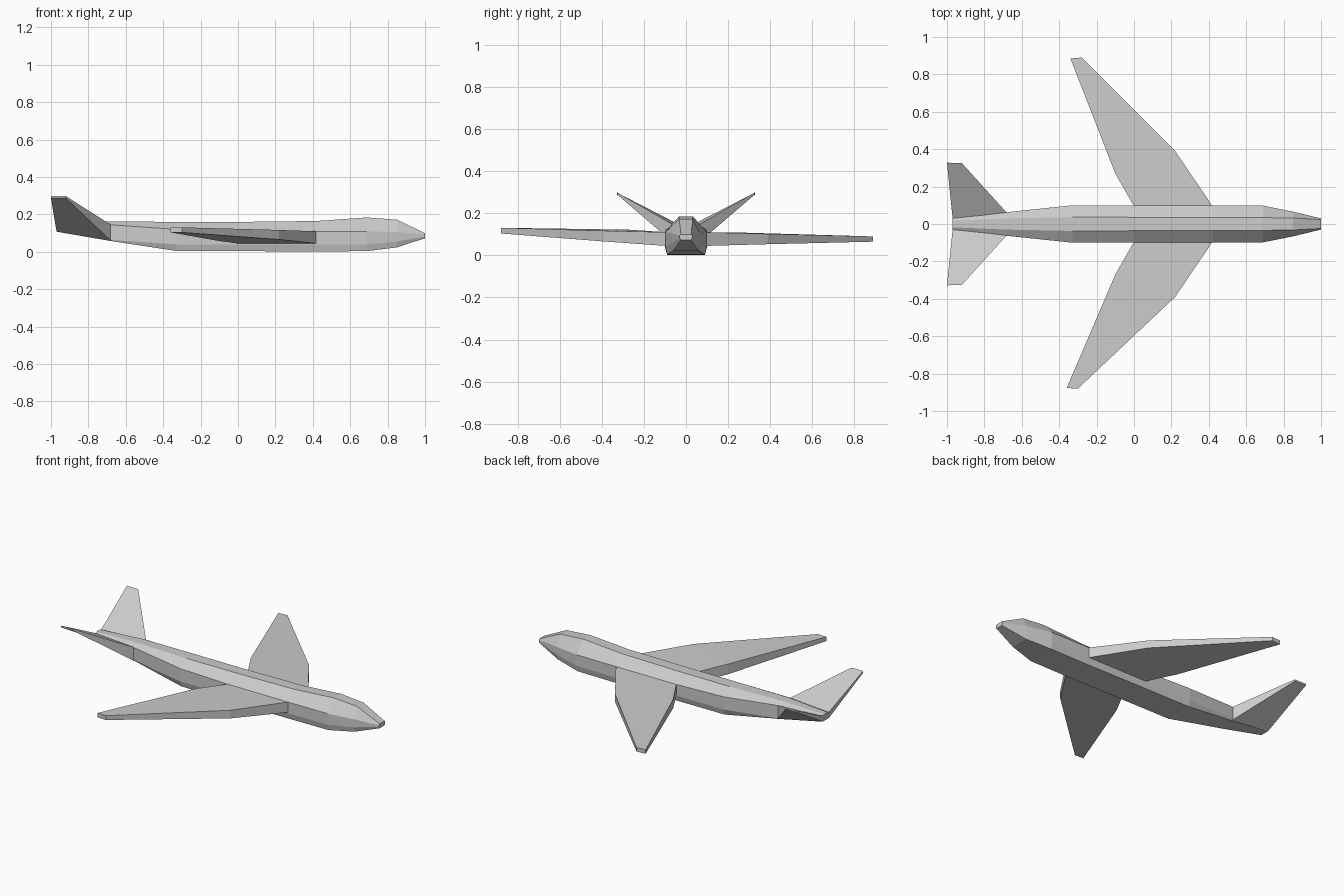
import bpy, bmesh

if "Cube" in bpy.data.objects:
    bpy.data.objects.remove(bpy.data.objects["Cube"])


def loft(name, rings):
    """Skin a list of equal-length point rings and cap both ends."""
    bm = bmesh.new()
    loops = [[bm.verts.new(p) for p in ring] for ring in rings]
    n = len(rings[0])
    for a, b in zip(loops, loops[1:]):
        for i in range(n):
            j = (i + 1) % n
            bm.faces.new((a[i], a[j], b[j], b[i]))
    bm.faces.new(loops[0])
    bm.faces.new(loops[-1])
    bmesh.ops.remove_doubles(bm, verts=bm.verts, dist=0.0005)
    bmesh.ops.recalc_face_normals(bm, faces=bm.faces)
    mesh = bpy.data.meshes.new(name)
    bm.to_mesh(mesh)
    bm.free()
    obj = bpy.data.objects.new(name, mesh)
    bpy.context.collection.objects.link(obj)
    return obj


def octagon(x, *half):
    """Mirror a half section of (y, z) points, top to bottom."""
    right = [(x, y, z) for y, z in half]
    left = [(x, -y, z) for y, z in reversed(half)]
    return right + left


def blade(name, side, sections):
    """Each section: leading (x, y), trailing (x, y), leading z pair, trailing z pair."""
    rings = []
    for (lx, ly), (tx, ty), (l0, l1), (t0, t1) in sections:
        rings.append([(lx, side * ly, l0), (lx, side * ly, l1),
                      (tx, side * ty, t1), (tx, side * ty, t0)])
    return loft(name, rings)


# Fuselage: eight-sided sections from tail to nose
loft("fuselage", [
    octagon(-0.97, (0.018, 0.15), (0.035, 0.14), (0.035, 0.112), (0.03, 0.108)),
    octagon(-0.68, (0.03, 0.163), (0.063, 0.145), (0.063, 0.064), (0.055, 0.058)),
    octagon(-0.33, (0.037, 0.16), (0.1, 0.12), (0.1, 0.04), (0.09, 0.005)),
    octagon(0.0, (0.036, 0.16), (0.1, 0.11), (0.1, 0.04), (0.09, 0.004)),
    octagon(0.42, (0.035, 0.165), (0.1, 0.11), (0.1, 0.04), (0.09, 0.002)),
    octagon(0.69, (0.034, 0.184), (0.098, 0.11), (0.098, 0.04), (0.09, 0.004)),
    octagon(0.85, (0.032, 0.172), (0.066, 0.105), (0.066, 0.055), (0.058, 0.024)),
    octagon(1.0, (0.024, 0.1), (0.03, 0.093), (0.03, 0.082), (0.024, 0.073)),
])

# Main wings: the two sides droop slightly differently
root = ((0.42, 0.095), (0.0, 0.095), (0.045, 0.11), (0.045, 0.11))
blade("wing_back", 1, [
    root,
    ((0.22, 0.39), (-0.1, 0.27), (0.053, 0.102), (0.052, 0.108)),
    ((-0.28, 0.89), (-0.34, 0.885), (0.065, 0.09), (0.065, 0.09)),
])
blade("wing_front", -1, [
    root,
    ((0.22, 0.39), (-0.1, 0.27), (0.066, 0.117), (0.058, 0.122)),
    ((-0.3, 0.88), (-0.36, 0.877), (0.104, 0.131), (0.104, 0.131)),
])

# V-tail fins
for side, name in ((1, "tail_fin_back"), (-1, "tail_fin_front")):
    blade(name, side, [
        ((-0.68, 0.06), (-0.97, 0.03), (0.06, 0.145), (0.108, 0.145)),
        ((-0.92, 0.325), (-1.0, 0.328), (0.287, 0.298), (0.287, 0.298)),
    ])
